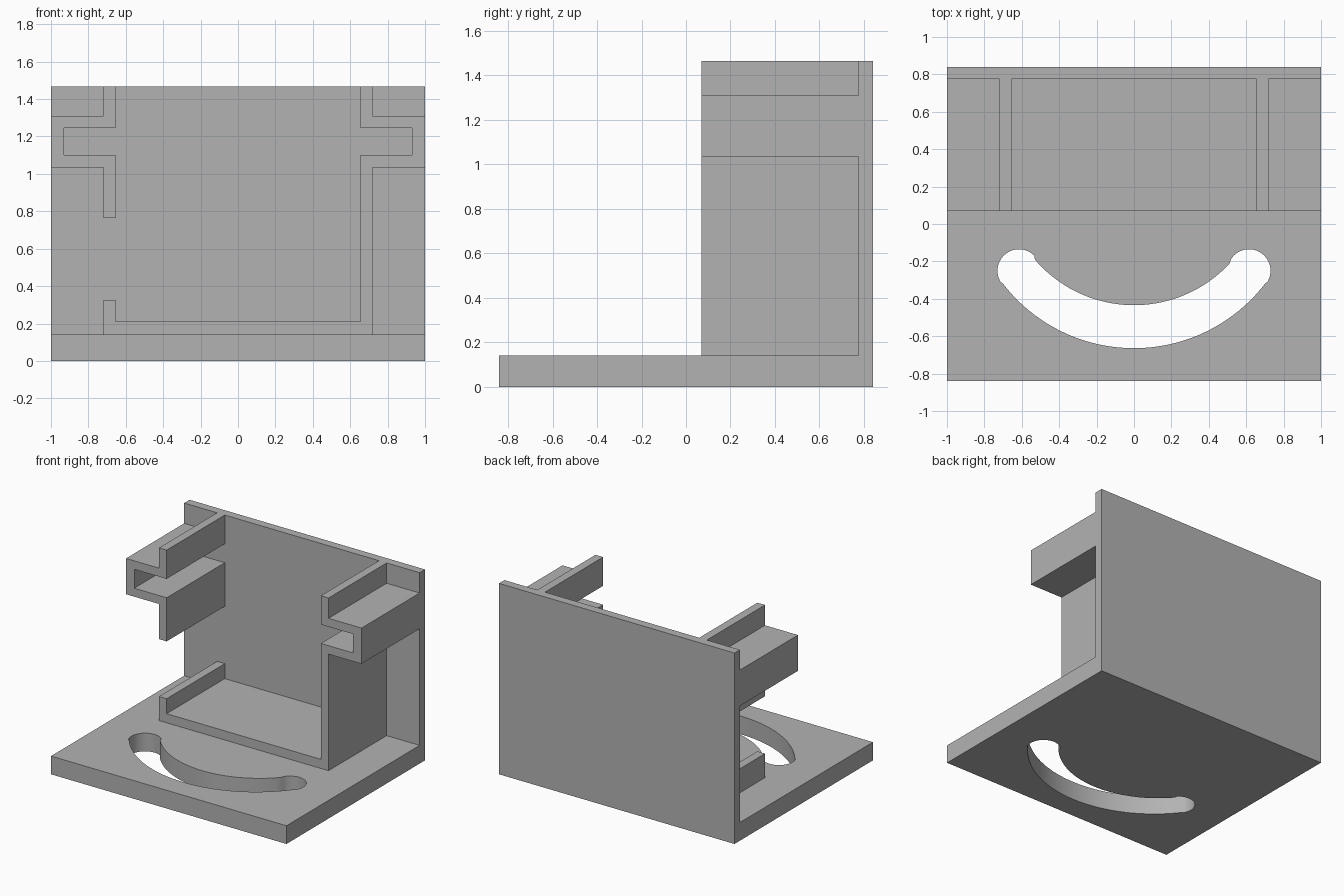
import bpy, bmesh
from math import sin, cos, atan2, asin, pi, sqrt

old = bpy.data.objects.get("Cube")
if old:
    bpy.data.objects.remove(old, do_unlink=True)

# Single plain material
grey = bpy.data.materials.new("plain grey")
grey.use_nodes = True
colour = (0.45, 0.45, 0.45, 1)
grey.diffuse_color = colour
grey.node_tree.nodes["Principled BSDF"].inputs["Base Color"].default_value = colour


def prism(name, outline, direction):
    """Extrude a closed 3D outline along a direction."""
    bm = bmesh.new()
    face = bm.faces.new([bm.verts.new(p) for p in outline])
    new = bmesh.ops.extrude_face_region(bm, geom=[face])["geom"]
    bmesh.ops.translate(bm, vec=direction,
                        verts=[v for v in new if isinstance(v, bmesh.types.BMVert)])
    bmesh.ops.recalc_face_normals(bm, faces=bm.faces)
    mesh = bpy.data.meshes.new(name)
    bm.to_mesh(mesh)
    bm.free()
    mesh.materials.append(grey)
    obj = bpy.data.objects.new(name, mesh)
    bpy.context.collection.objects.link(obj)
    return obj


def box(name, x, y, z):
    corners = [(x[0], y[0], z[0]), (x[1], y[0], z[0]),
               (x[1], y[1], z[0]), (x[0], y[1], z[0])]
    return prism(name, corners, (0, 0, z[1] - z[0]))


def arc(cx, cy, r, start, end, steps):
    return [(cx + r * cos(start + (end - start) * i / steps),
             cy + r * sin(start + (end - start) * i / steps))
            for i in range(steps + 1)]


HALF_DEPTH, BASE_TOP, TOP = 0.84, 0.14, 1.466
FRONT, BACK = 0.07, 0.775

# Base plate and back wall
base = box("base_plate", (-1, 1), (-HALF_DEPTH, HALF_DEPTH), (0, BASE_TOP))
box("back_wall", (-1, 1), (BACK, HALF_DEPTH), (BASE_TOP, TOP))

# Curved slot: outer arc, right end cap, inner arc, left end cap
outer_r, inner_r, cap_x, cap_y, cap_r = 0.884, 0.698, 0.615, -0.25, 0.115
outer_a, inner_a = asin(0.70 / outer_r), asin(0.53 / inner_r)
cap_start, cap_end = atan2(-0.07, 0.085), atan2(0.06, -0.085)
slot = arc(0, 0.22, outer_r, -pi / 2 - outer_a, -pi / 2 + outer_a, 40)
slot += arc(cap_x, cap_y, cap_r, cap_start, cap_end, 20)[1:]
slot += arc(0, 0.264, inner_r, -pi / 2 + inner_a, -pi / 2 - inner_a, 40)[1:]
slot += arc(-cap_x, cap_y, cap_r, pi - cap_end, pi - cap_start, 20)[1:-1]
cutter = prism("slot_cutter", [(x, y, -0.1) for x, y in slot], (0, 0, 0.4))
cut = base.modifiers.new("slot", "BOOLEAN")
cut.operation, cut.solver, cut.object = "DIFFERENCE", "EXACT", cutter
bpy.context.view_layer.objects.active = base
bpy.ops.object.modifier_apply(modifier=cut.name)
bpy.data.objects.remove(cutter, do_unlink=True)
bpy.context.view_layer.objects.active = base
base.select_set(True)
bpy.ops.object.shade_smooth_by_angle()

# Side channel cross-section, outside going down and inside going up
OUT, IN = 0.72, 0.655
channel_outside = [(OUT, TOP), (OUT, 1.31), (1, 1.31), (1, 1.035), (OUT, 1.035)]
channel_inside = [(IN, 1.10), (0.93, 1.10), (0.93, 1.245), (IN, 1.245), (IN, TOP)]


def rail(name, profile):
    prism(name, [(x, FRONT, z) for x, z in profile], (0, BACK - FRONT, 0))


# Left channel runs down into the cradle floor and its short lip
cradle = [(OUT, BASE_TOP), (-OUT, BASE_TOP), (-OUT, 0.325),
          (-IN, 0.325), (-IN, 0.21), (IN, 0.21)]
rail("left_channel_and_cradle", channel_outside + cradle + channel_inside)

# Right channel ends in a short hanging flange
flange = [(OUT, 0.765), (IN, 0.765)]
rail("right_channel", [(-x, z) for x, z in channel_outside + flange + channel_inside])
